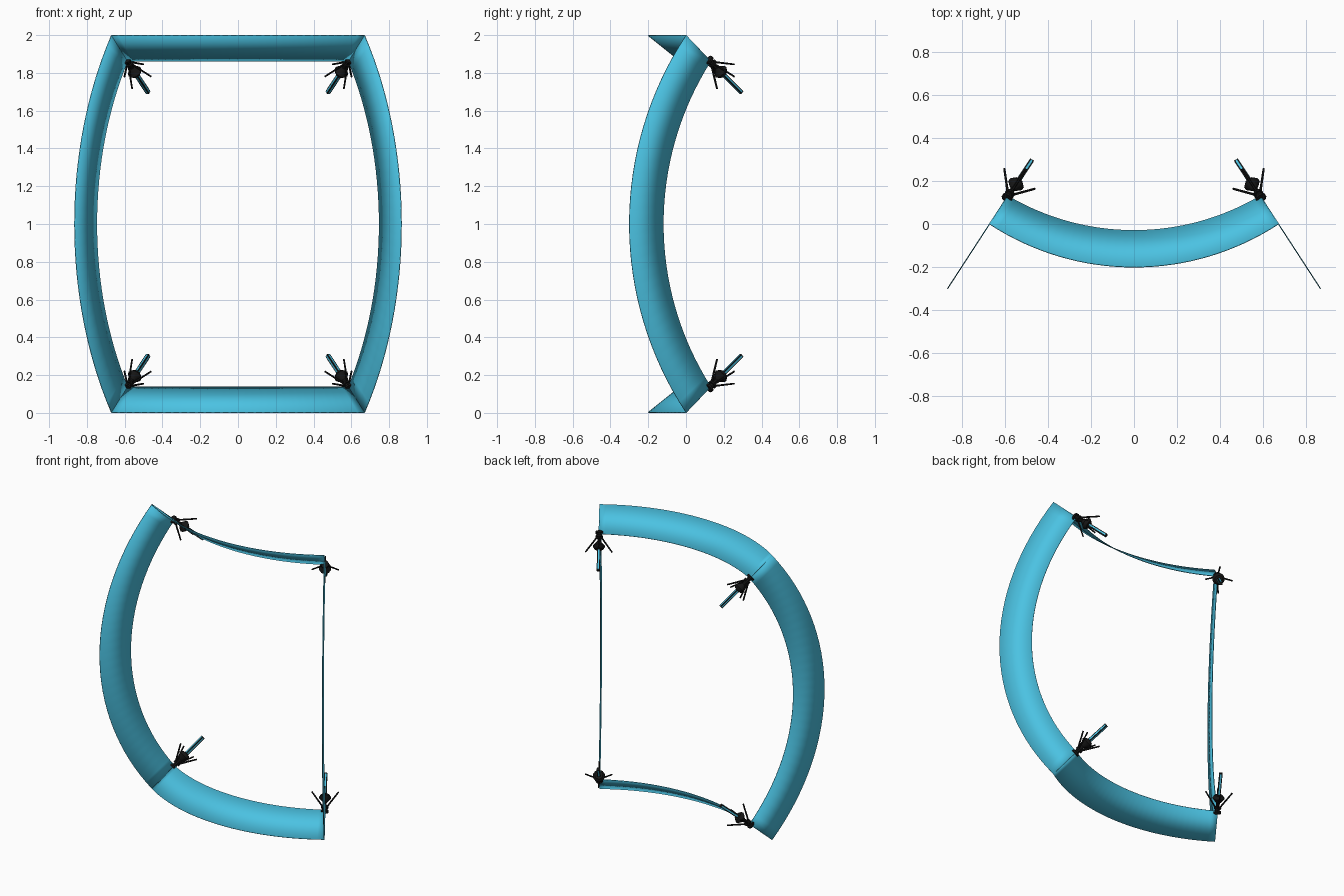
import bpy, bmesh, math
from mathutils import Vector, Matrix

if "Cube" in bpy.data.objects:
    bpy.data.objects.remove(bpy.data.objects["Cube"])


def material(name, rgb):
    m = bpy.data.materials.new(name)
    m.diffuse_color = (*rgb, 1)
    m.use_nodes = True
    m.node_tree.nodes["Principled BSDF"].inputs["Base Color"].default_value = m.diffuse_color
    return m


BLUE = material("sky_blue", (0.07, 0.54, 0.76))
BLACK = material("black", (0.008, 0.008, 0.008))


def finish(name, bm, mat, smooth=30):
    bmesh.ops.recalc_face_normals(bm, faces=bm.faces)
    me = bpy.data.meshes.new(name)
    bm.to_mesh(me)
    bm.free()
    me.materials.append(mat)
    ob = bpy.data.objects.new(name, me)
    bpy.context.collection.objects.link(ob)
    bpy.ops.object.select_all(action='DESELECT')
    ob.select_set(True)
    bpy.context.view_layer.objects.active = ob
    bpy.ops.object.shade_smooth_by_angle(angle=math.radians(smooth))
    return ob


def arc(half, y_end, y_mid, n=32):
    """Circular arc as (position along the chord, y) pairs."""
    sag = y_end - y_mid
    r = (half * half + sag * sag) / (2 * sag)
    a = math.asin(half / r)
    angles = [a * (2 * i / n - 1) for i in range(n + 1)]
    return [(r * math.sin(t), y_mid + r * (1 - math.cos(t))) for t in angles]


def band(name, outer, inner):
    """Thin sheet ruled between two curves."""
    bm = bmesh.new()
    a = [bm.verts.new(p) for p in outer]
    b = [bm.verts.new(p) for p in inner]
    for i in range(len(a) - 1):
        bm.faces.new((a[i], a[i + 1], b[i + 1], b[i]))
    ob = finish(name, bm, BLUE)
    mod = ob.modifiers.new("thickness", 'SOLIDIFY')
    mod.thickness = 0.005
    mod.offset = 0


# Four curved bands of the frame
SLOPE = 0.65
for s, side in ((-1, "left"), (1, "right")):
    band(side + "_band",
         [(s * (0.67 - SLOPE * y), y, 1 + z) for z, y in arc(0.998, 0, -0.30)],
         [(s * (0.67 - SLOPE * y), y, 1 + z) for z, y in arc(0.86, 0.13, -0.12)])
for s, side in ((-1, "bottom"), (1, "top")):
    band(side + "_band",
         [(x, y, 1 + s * 0.998) for x, y in arc(0.67, 0, -0.20)],
         [(x, y, 1 + s * 0.862) for x, y in arc(0.585, 0.13, -0.03)])


def cone(bm, r1, r2, z0, z1, sides=10, frame=Matrix()):
    m = frame @ Matrix.Translation((0, 0, (z0 + z1) / 2))
    bmesh.ops.create_cone(bm, cap_ends=True, segments=sides, radius1=r1,
                          radius2=r2, depth=z1 - z0, matrix=m)


def box(bm, w, d, z0, z1):
    m = Matrix.Translation((0, 0, (z0 + z1) / 2)) @ Matrix.Diagonal((w, d, z1 - z0, 1))
    bmesh.ops.create_cube(bm, size=1, matrix=m)


# Corner fixtures: local z runs along the corner diagonal, inward and back
for sx, xn in ((-1, "left"), (1, "right")):
    for sz, zn in ((-1, "bottom"), (1, "top")):
        axis = Vector((-sx * 0.42, 0.64, -sz * 0.64)).normalized()
        u = axis.cross(Vector((0, 0, 1))).normalized()
        v = axis.cross(u)
        place = Matrix((u, v, axis)).transposed().to_4x4()
        place.translation = (sx * 0.583, 0.13, 1 + sz * 0.86)
        label = zn + "_" + xn + "_"

        # Collar discs, stem and flared hub
        bm = bmesh.new()
        cone(bm, 0.026, 0.026, -0.018, -0.006)
        cone(bm, 0.015, 0.015, -0.006, 0.012)
        cone(bm, 0.024, 0.024, 0.012, 0.022)
        cone(bm, 0.012, 0.012, 0.022, 0.05)
        cone(bm, 0.012, 0.040, 0.05, 0.085)
        cone(bm, 0.040, 0.026, 0.085, 0.105)
        finish(label + "hub", bm, BLACK).matrix_world = place

        # Four thin splayed prongs
        bm = bmesh.new()
        for k in range(4):
            tip = Vector((0.085, 0, 0.125))
            lean = Matrix.Rotation(k * math.pi / 2, 4, 'Z') @ Matrix.Rotation(
                math.atan2(tip.x, tip.z), 4, 'Y')
            cone(bm, 0.006, 0.005, 0, tip.length, 6, lean)
        finish(label + "prongs", bm, BLACK).matrix_world = place

        # Rod with an inlaid stripe on each face
        bm = bmesh.new()
        box(bm, 0.020, 0.020, 0.09, 0.255)
        finish(label + "rod", bm, BLACK).matrix_world = place
        bm = bmesh.new()
        box(bm, 0.009, 0.022, 0.11, 0.25)
        box(bm, 0.022, 0.009, 0.11, 0.25)
        finish(label + "rod_stripes", bm, BLUE).matrix_world = place
